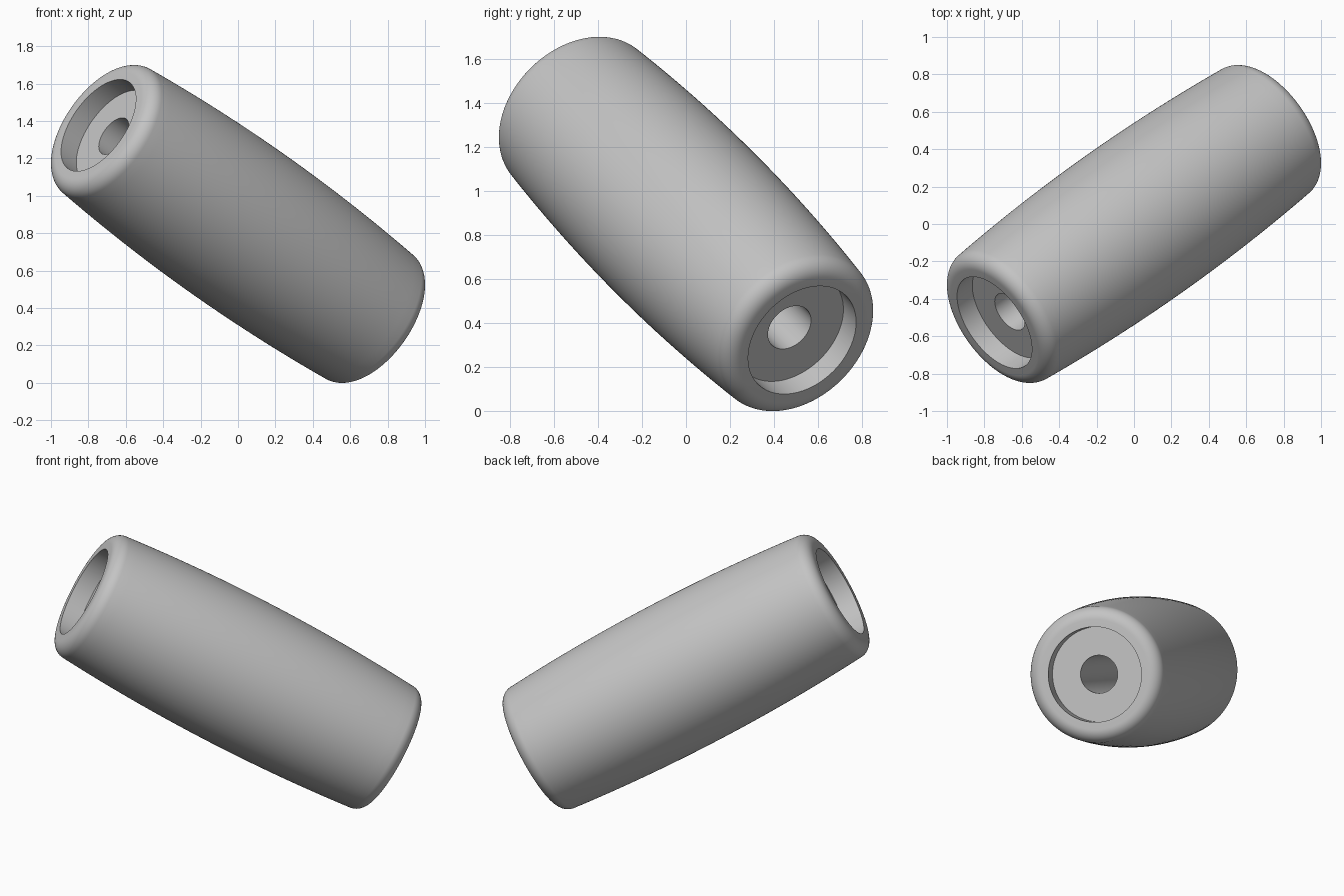
import bpy, bmesh, math
from mathutils import Vector

cube = bpy.data.objects.get("Cube")
if cube:
    bpy.data.objects.remove(cube)

HALF = 1.055          # half length along the axis
MID_R = 0.447         # radius at the middle of the bulge
FILLET = 0.08         # rounding of the end rims
RIM_R = 0.326         # outer radius of the flat end ring
RECESS_R, RECESS_D = 0.283, 0.115
BORE_R = 0.113
SEGMENTS = 128

# Half profile as (radius, height): bore, recess, flat rim, fillet, bulged side
tilt = 0.085
end_r = RIM_R + FILLET * math.cos(tilt)
end_h = HALF - FILLET + FILLET * math.sin(tilt)
half = [(BORE_R, HALF - RECESS_D), (RECESS_R, HALF - RECESS_D), (RECESS_R, HALF)]
for i in range(13):
    a = math.pi / 2 + (tilt - math.pi / 2) * i / 12
    half.append((RIM_R + FILLET * math.cos(a), HALF - FILLET + FILLET * math.sin(a)))
for i in range(1, 17):
    h = end_h * (1 - i / 16)
    half.append((MID_R - (MID_R - end_r) * (h / end_h) ** 2, h))
profile = half + [(r, -h) for r, h in reversed(half[:-1])]

# Revolve the closed profile into a tube
bm = bmesh.new()
rings = []
for s in range(SEGMENTS):
    a = 2 * math.pi * s / SEGMENTS
    rings.append([bm.verts.new((r * math.cos(a), r * math.sin(a), h)) for r, h in profile])
for s in range(SEGMENTS):
    ring, following = rings[s], rings[(s + 1) % SEGMENTS]
    for i in range(len(profile)):
        j = (i + 1) % len(profile)
        bm.faces.new((ring[i], ring[j], following[j], following[i]))
bmesh.ops.recalc_face_normals(bm, faces=bm.faces)

# Lean the axis and lift it onto the ground
axis = Vector((math.sqrt(2), 1, -1)).normalized()
bm.transform(axis.to_track_quat('Z', 'Y').to_matrix().to_4x4())
lowest = min(v.co.z for v in bm.verts)
bmesh.ops.translate(bm, verts=bm.verts, vec=(0, 0, -lowest))
mesh = bpy.data.meshes.new("barrel_spacer")
bm.to_mesh(mesh)
bm.free()
body = bpy.data.objects.new("barrel_spacer", mesh)
bpy.context.collection.objects.link(body)

# Plain grey
grey = bpy.data.materials.new("light_grey")
grey.use_nodes = True
colour = (0.55, 0.55, 0.55, 1)
grey.diffuse_color = colour
grey.node_tree.nodes["Principled BSDF"].inputs["Base Color"].default_value = colour
mesh.materials.append(grey)

# Smooth shading with crisp recess edges
bpy.ops.object.select_all(action='DESELECT')
body.select_set(True)
bpy.context.view_layer.objects.active = body
bpy.ops.object.shade_smooth_by_angle(angle=math.radians(30))
